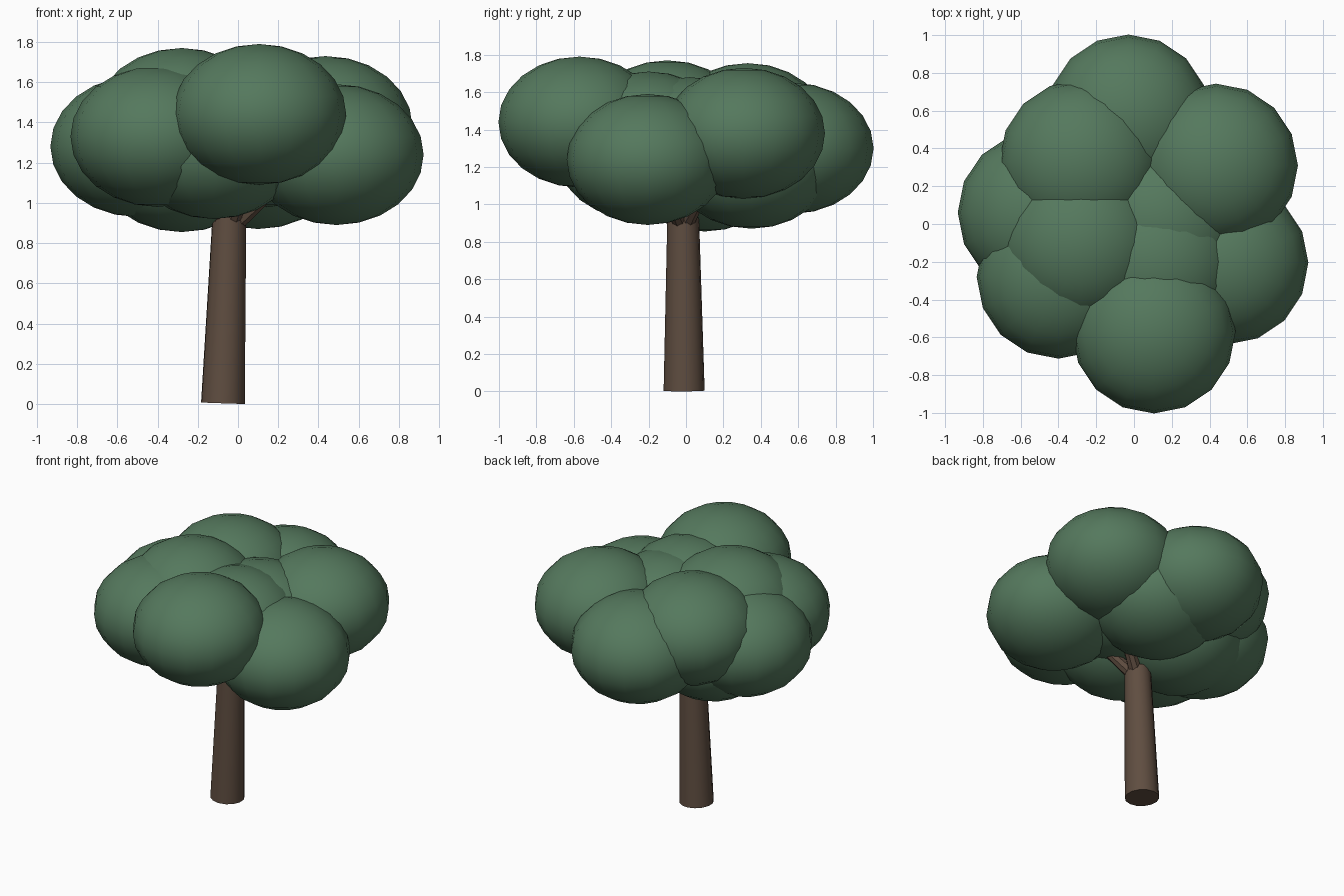
import bpy
from math import radians
from mathutils import Vector

if "Cube" in bpy.data.objects:
    bpy.data.objects.remove(bpy.data.objects["Cube"])


def material(name, color):
    m = bpy.data.materials.new(name)
    m.diffuse_color = color
    m.use_nodes = True
    m.node_tree.nodes["Principled BSDF"].inputs["Base Color"].default_value = m.diffuse_color
    return m


leaf_mat = material("leaf_green", (0.09, 0.19, 0.11, 1))
bark_mat = material("bark_brown", (0.115, 0.075, 0.052, 1))


def limb(name, start, end, r1, r2, sides):
    """Tapered cone running between two points."""
    a, b = Vector(start), Vector(end)
    d = b - a
    bpy.ops.mesh.primitive_cone_add(vertices=sides, radius1=r1, radius2=r2,
                                    depth=d.length, location=(a + b) / 2)
    ob = bpy.context.object
    ob.name = name
    ob.rotation_euler = d.to_track_quat('Z', 'Y').to_euler()
    ob.data.materials.append(bark_mat)
    bpy.ops.object.shade_smooth_by_angle(angle=radians(40))


# Leaning trunk
limb("trunk", (-0.075, -0.01, 0.004), (-0.043, -0.015, 0.93), 0.11, 0.085, 14)

# Short branches spreading into the foliage
for i, tip in enumerate([(0.11, -0.35, 1.3), (0.35, 0.2, 1.28),
                         (-0.35, 0.22, 1.25), (-0.32, -0.2, 1.28),
                         (0.35, -0.18, 1.22)]):
    limb(f"branch_{i + 1}", (-0.043, -0.015, 0.87), tip, 0.045, 0.02, 8)

# Foliage clumps: flattened smooth spheres of equal size
clumps = [
    (0.105, -0.57, 1.44), (-0.03, 0.57, 1.30), (0.435, 0.31, 1.38),
    (0.49, -0.205, 1.24), (-0.28, 0.33, 1.405), (-0.28, -0.10, 1.42),
    (-0.40, -0.28, 1.33), (-0.50, 0.06, 1.28), (-0.28, 0.10, 1.205),
    (0.10, 0.35, 1.22), (0.12, -0.20, 1.36), (0.15, 0.02, 1.33),
    (-0.12, -0.26, 1.27),
]
for i, c in enumerate(clumps):
    bpy.ops.mesh.primitive_uv_sphere_add(segments=16, ring_count=12,
                                         radius=1, location=c)
    ob = bpy.context.object
    ob.name = f"foliage_{i + 1}"
    ob.scale = (0.433, 0.433, 0.35)
    ob.data.materials.append(leaf_mat)
    bpy.ops.object.shade_smooth()
